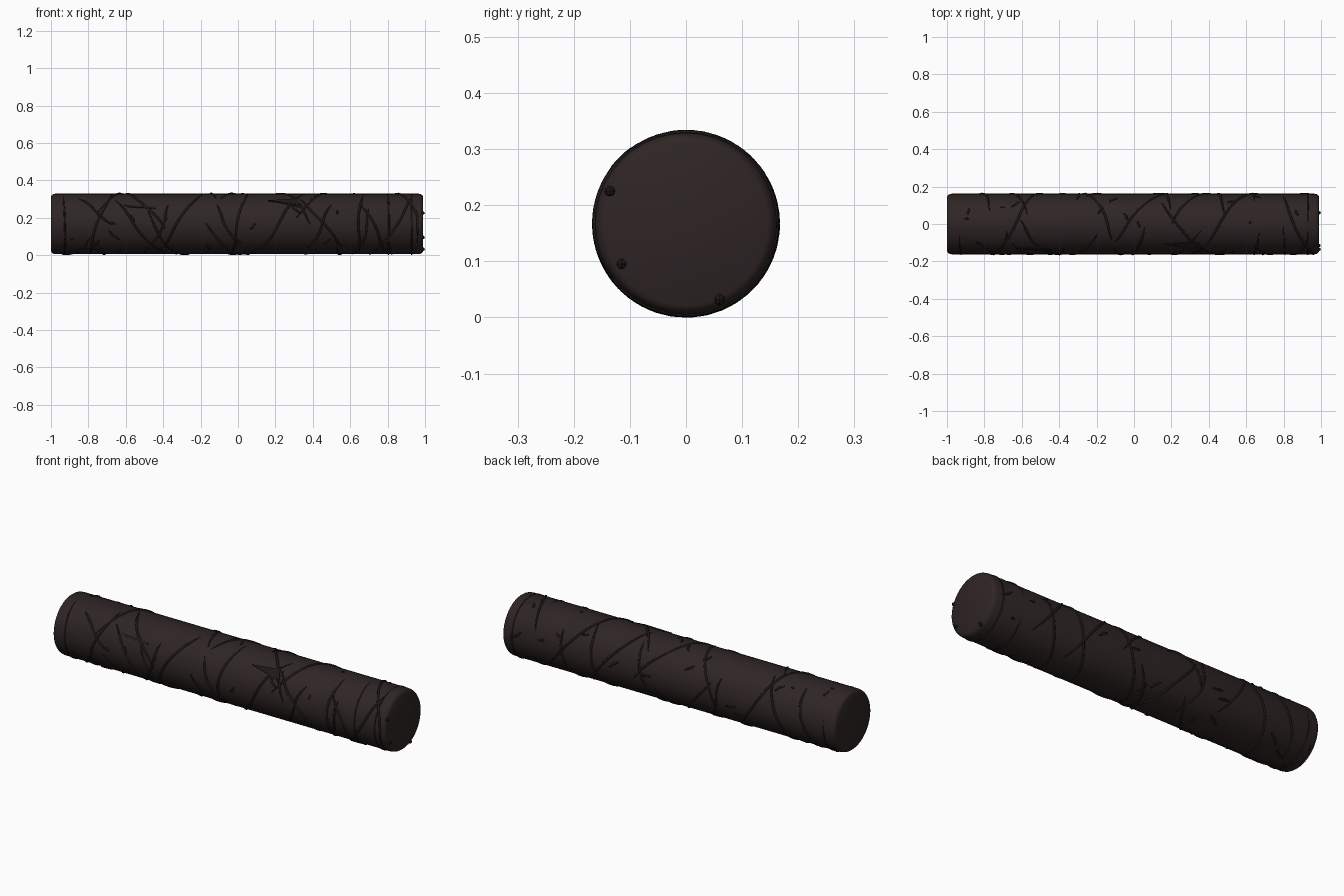
import bpy, bmesh, math, random
from mathutils import Vector

if "Cube" in bpy.data.objects:
    bpy.data.objects.remove(bpy.data.objects["Cube"])

random.seed(7)
R, ZC = 0.162, 0.167


def material(name, rgb):
    m = bpy.data.materials.new(name)
    m.diffuse_color = (*rgb, 1)
    m.use_nodes = True
    m.node_tree.nodes["Principled BSDF"].inputs["Base Color"].default_value = m.diffuse_color
    return m


bark = material("dark brown bark", (0.028, 0.018, 0.018))
ridge_mat = material("blackish brown ridge", (0.013, 0.009, 0.009))


def on_log(x, a, r=R):
    # angle 0 = top, positive turns toward the front (-y)
    return Vector((x, -r * math.sin(a), ZC + r * math.cos(a)))


# Log body: lathed profile along x with rounded rims
profile = [(-1.0, 0), (-1.0, 0.145), (-0.996, 0.153), (-0.988, 0.159), (-0.975, R),
           (0.965, R), (0.978, 0.159), (0.986, 0.153), (0.99, 0.145), (0.99, 0)]
bm = bmesh.new()
vs = [bm.verts.new((x, 0, ZC + r)) for x, r in profile]
es = [bm.edges.new(p) for p in zip(vs, vs[1:])]
bmesh.ops.spin(bm, geom=vs + es, cent=(0, 0, ZC), axis=(1, 0, 0),
               angle=math.tau, steps=40, use_merge=True)
bmesh.ops.remove_doubles(bm, verts=bm.verts, dist=1e-5)
bmesh.ops.recalc_face_normals(bm, faces=bm.faces)
me = bpy.data.meshes.new("log_body")
bm.to_mesh(me)
bm.free()
body = bpy.data.objects.new("log_body", me)
bpy.context.collection.objects.link(body)
me.materials.append(bark)
bpy.context.view_layer.objects.active = body
body.select_set(True)
bpy.ops.object.shade_smooth_by_angle(angle=math.radians(35))

# Bark ridges: thin tapered tubes lying on the surface
cu = bpy.data.curves.new("bark_ridges", 'CURVE')
cu.dimensions = '3D'
cu.bevel_depth = 0.0065
cu.bevel_resolution = 1
cu.use_fill_caps = True
cu.materials.append(ridge_mat)
ridges = bpy.data.objects.new("bark_ridges", cu)
bpy.context.collection.objects.link(ridges)


def ridge(x0, a0, x1, a1, wobble=0.012, width=1.0):
    n = max(4, int(abs(a1 - a0) / 0.16), int(abs(x1 - x0) / 0.05))
    s = cu.splines.new('POLY')
    s.points.add(n)
    ph = random.uniform(0, 6)
    for i, p in enumerate(s.points):
        t = i / n
        x = x0 + (x1 - x0) * t + wobble * math.sin(ph + 7 * t)
        x = max(-0.97, min(0.96, x))
        p.co = (*on_log(x, a0 + (a1 - a0) * t, R - 0.001), 1)
        p.radius = width * (0.4 + 0.6 * min(1, 6 * min(t, 1 - t)))


# Long ridges winding both ways, crossing each other
for i in range(24):
    x = -0.9 + i * 1.8 / 23
    a = random.uniform(0, math.tau)
    turn = random.uniform(1.8, 3.6)
    slope = random.uniform(0.04, 0.13) * (1 if i % 2 else -1)
    ridge(x - slope * turn / 2, a, x + slope * turn / 2, a + turn)

# Rings near both ends
ridge(0.93, 0, 0.93, math.tau, 0.002, 0.8)
ridge(-0.93, 0.3, -0.93, 5.0, 0.006, 0.8)
ridge(0.80, 0, 0.81, 4.2, 0.004, 0.8)

# Ridges visible on the front
for x0, x1, a0, a1 in [(-0.66, -0.40, 0.7, 2.8), (-0.20, -0.42, 0.3, 2.6),
                       (-0.12, 0.0, 0.9, 2.4), (0.05, -0.04, 0.1, 2.8),
                       (0.33, 0.55, 0.6, 2.3), (0.50, 0.38, 0.9, 2.5),
                       (0.66, 0.64, 0.3, 2.7), (-0.85, -0.68, 0.6, 1.6)]:
    ridge(x0, a0, x1, a1, 0.008)

# Short nicks
for i in range(45):
    x, a = random.uniform(-0.93, 0.9), random.uniform(0, math.tau)
    ridge(x, a, x + random.uniform(-0.07, 0.07), a + random.uniform(-0.35, 0.35), 0.003, 0.9)


# Loose bark flakes on the front, each a small raised wedge
def flake(name, pts, lift=0.006):
    bm = bmesh.new()
    top = [bm.verts.new(on_log(x, a, R + lift)) for x, a in pts]
    low = [bm.verts.new(on_log(x, a, R - 0.012)) for x, a in pts]
    bm.faces.new(top)
    bm.faces.new(low[::-1])
    for i in range(len(pts)):
        j = (i + 1) % len(pts)
        bm.faces.new((top[i], low[i], low[j], top[j]))
    bmesh.ops.recalc_face_normals(bm, faces=bm.faces)
    m = bpy.data.meshes.new(name)
    bm.to_mesh(m)
    bm.free()
    m.materials.append(ridge_mat)
    bpy.context.collection.objects.link(bpy.data.objects.new(name, m))


flake("flake_right", [(0.16, 0.72), (0.32, 0.62), (0.34, 0.92), (0.25, 0.84)])
flake("flake_right_tip", [(0.22, 0.78), (0.32, 0.80), (0.33, 1.0)], 0.004)
flake("splinter_left", [(-0.61, 0.90), (-0.44, 0.98), (-0.44, 1.05), (-0.58, 0.99)], 0.004)

# Small bumps at the rim of the right end
for i, (y, z) in enumerate([(-0.135, 0.225), (-0.115, 0.095), (0.06, 0.032)]):
    bpy.ops.mesh.primitive_uv_sphere_add(segments=8, ring_count=6, radius=0.01,
                                         location=(0.985, y, z))
    o = bpy.context.object
    o.name = "end_bump_%d" % (i + 1)
    o.scale.x = 1.4
    o.data.materials.append(ridge_mat)
